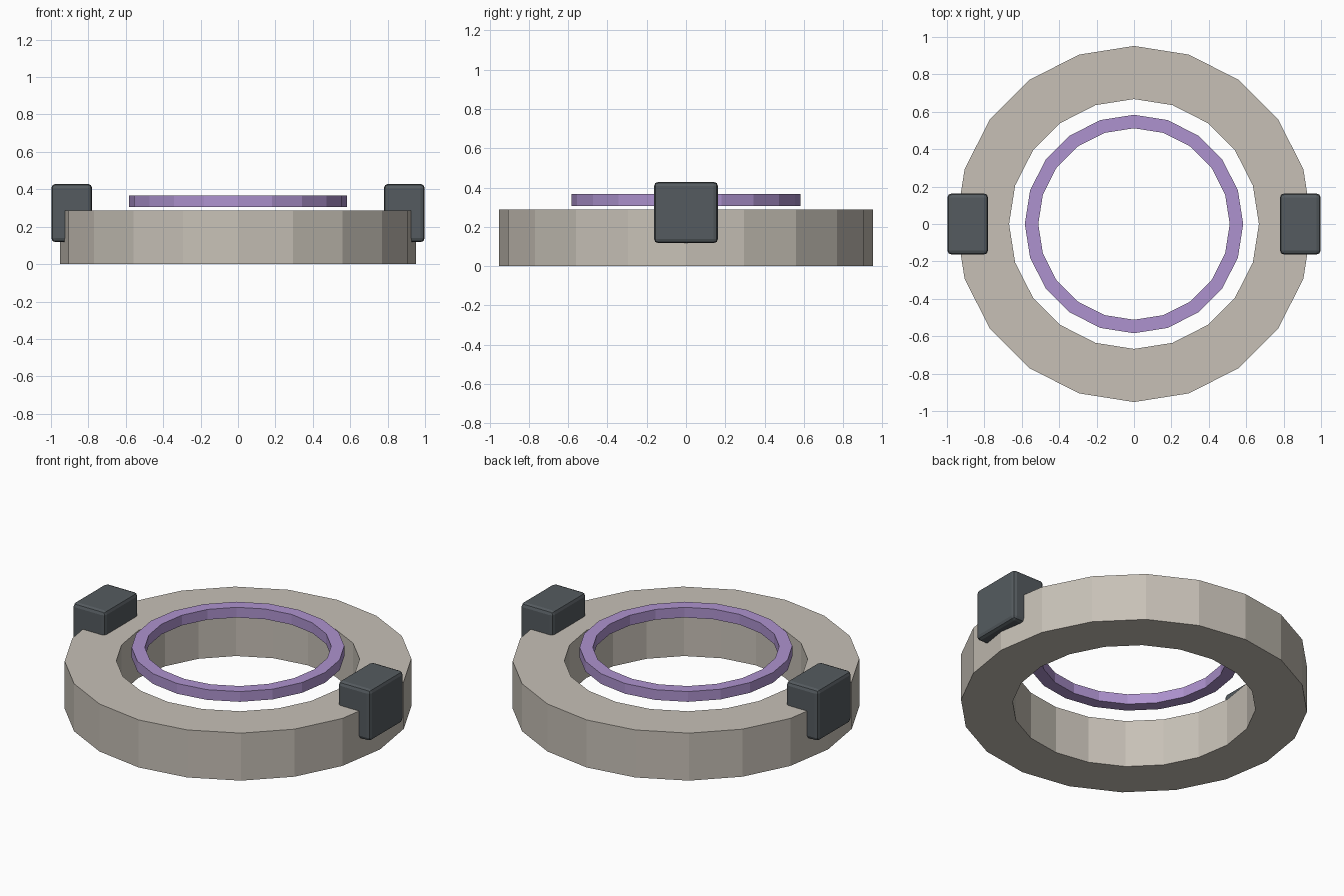
import bpy, bmesh
from math import cos, sin, tau

if "Cube" in bpy.data.objects:
    bpy.data.objects.remove(bpy.data.objects["Cube"])


def material(name, color):
    m = bpy.data.materials.new(name)
    m.diffuse_color = (*color, 1)
    m.use_nodes = True
    m.node_tree.nodes["Principled BSDF"].inputs["Base Color"].default_value = m.diffuse_color
    return m


def finish(name, bm, mat):
    bmesh.ops.recalc_face_normals(bm, faces=bm.faces)
    me = bpy.data.meshes.new(name)
    bm.to_mesh(me)
    bm.free()
    me.materials.append(mat)
    ob = bpy.data.objects.new(name, me)
    bpy.context.collection.objects.link(ob)
    return ob


def ring(name, r_in, r_out, z0, z1, mat, sides=20):
    # Rectangular cross-section swept around z
    bm = bmesh.new()
    profile = [(r_in, z0), (r_out, z0), (r_out, z1), (r_in, z1)]
    loops = [[bm.verts.new((r * cos(tau * i / sides), r * sin(tau * i / sides), z))
              for r, z in profile] for i in range(sides)]
    for i in range(sides):
        a, b = loops[i], loops[(i + 1) % sides]
        for j in range(4):
            k = (j + 1) % 4
            bm.faces.new((a[j], b[j], b[k], a[k]))
    return finish(name, bm, mat)


def block(name, x, mat):
    # Box clamped over the rim, with softly rounded edges
    bm = bmesh.new()
    bmesh.ops.create_cube(bm, size=1)
    bmesh.ops.scale(bm, vec=(0.218, 0.326, 0.312), verts=bm.verts)
    bmesh.ops.translate(bm, vec=(x, 0, 0.273), verts=bm.verts)
    ob = finish(name, bm, mat)
    bev = ob.modifiers.new("rounded_edges", 'BEVEL')
    bev.width = 0.022
    bev.segments = 2
    return ob


stone = material("stone", (0.57, 0.53, 0.47))
slate = material("slate", (0.09, 0.105, 0.115))
violet = material("violet", (0.42, 0.29, 0.62))

# Heavy base ring and floating inner ring
ring("base_ring", 0.668, 0.952, 0.0, 0.288, stone)
ring("glow_ring", 0.512, 0.584, 0.306, 0.368, violet)

# Matching blocks on both sides
for side, s in (("left", -1), ("right", 1)):
    block(side + "_block", s * 0.889, slate)
